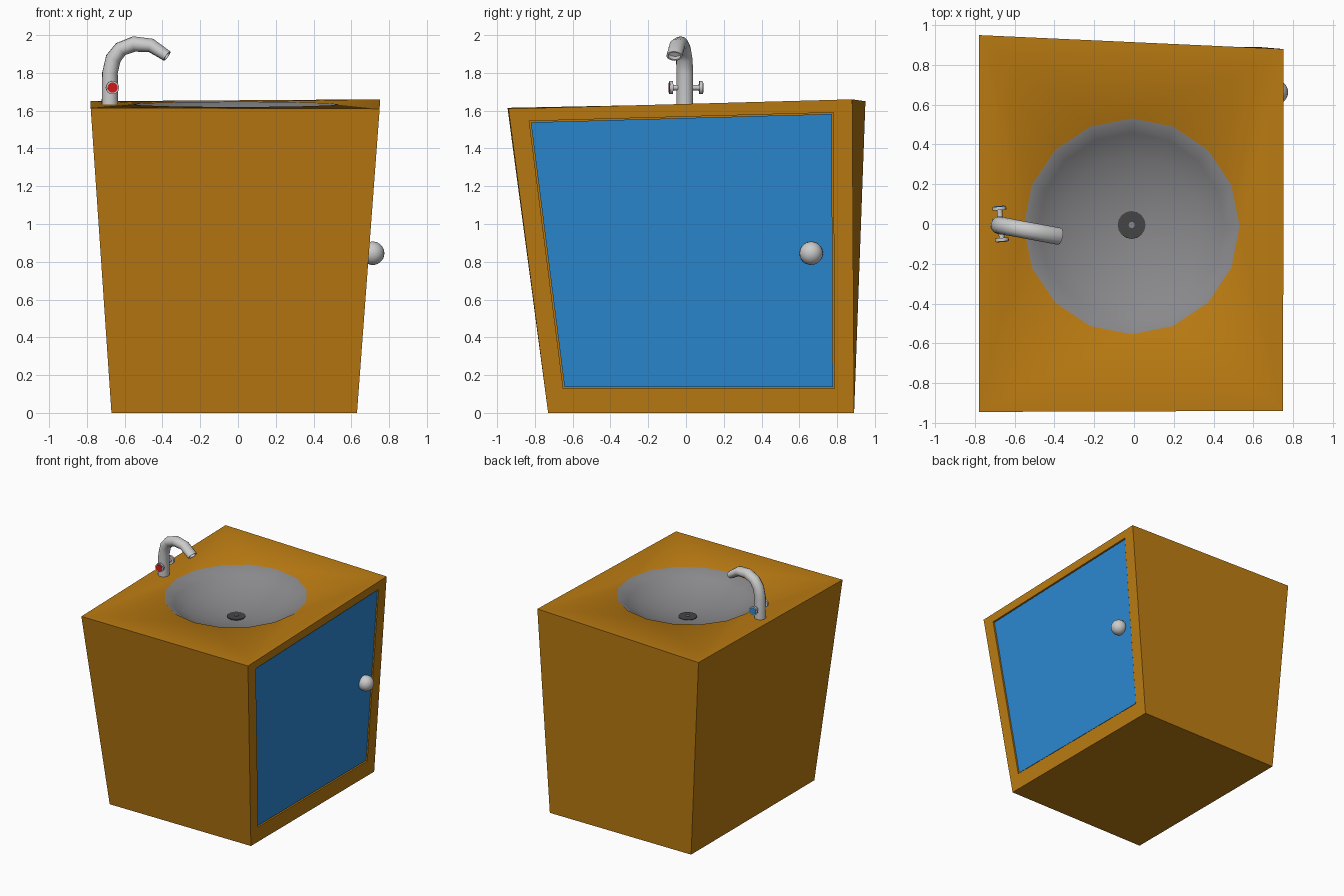
import bpy, bmesh, math
from mathutils import Vector, Matrix

if "Cube" in bpy.data.objects:
    bpy.data.objects.remove(bpy.data.objects["Cube"])


def material(name, rgb):
    m = bpy.data.materials.new(name)
    m.diffuse_color = (*rgb, 1)
    m.use_nodes = True
    m.node_tree.nodes["Principled BSDF"].inputs["Base Color"].default_value = m.diffuse_color
    return m


WOOD = material("wood", (0.5, 0.2, 0.006))
BLUE = material("door_blue", (0.025, 0.25, 0.65))
BASIN = material("basin_grey", (0.25, 0.25, 0.26))
DARK = material("drain_dark", (0.06, 0.06, 0.06))
RED = material("hot_red", (0.65, 0.01, 0.01))


def finish(name, bm, mats=(), smooth=None, recalc=True):
    if recalc:
        bmesh.ops.recalc_face_normals(bm, faces=bm.faces)
    me = bpy.data.meshes.new(name)
    bm.to_mesh(me)
    bm.free()
    for m in mats:
        me.materials.append(m)
    ob = bpy.data.objects.new(name, me)
    bpy.context.collection.objects.link(ob)
    if smooth:
        bpy.context.view_layer.objects.active = ob
        ob.select_set(True)
        bpy.ops.object.shade_smooth_by_angle(angle=math.radians(smooth))
        ob.select_set(False)
    return ob


def bridge(bm, a, b, mat=0):
    n = len(a)
    for i in range(n):
        f = bm.faces.new((a[i], a[(i + 1) % n], b[(i + 1) % n], b[i]))
        f.material_index = mat


def cylinder(name, p, q, r1, r2=None, mats=(), sides=16):
    p, q = Vector(p), Vector(q)
    bm = bmesh.new()
    rot = (q - p).to_track_quat('Z', 'Y').to_matrix().to_4x4()
    bmesh.ops.create_cone(bm, cap_ends=True, segments=sides, radius1=r1,
                          radius2=r1 if r2 is None else r2, depth=(q - p).length,
                          matrix=Matrix.Translation((p + q) / 2) @ rot)
    return finish(name, bm, mats, 40)


def face_x(z):
    # leaning plane of the door side
    return 0.63 + 0.0745 * z


def top_z(y):
    return 1.634 + 0.0255 * y


# Cabinet shell with a recessed door opening in the right side
top = [(0.752, 0.88, 1.66), (-0.78, 0.95, 1.65), (-0.78, -0.945, 1.615), (0.75, -0.94, 1.61)]
bottom = [(0.63, 0.89, 0), (-0.67, 0.89, 0), (-0.67, -0.73, 0), (0.63, -0.73, 0)]
opening = [(-0.65, 0.13), (0.785, 0.13), (0.78, 1.59), (-0.83, 1.545)]
bm = bmesh.new()
t = [bm.verts.new(v) for v in top]
b = [bm.verts.new(v) for v in bottom]
bm.faces.new(b)
for i in range(3):
    bm.faces.new((t[i], t[i + 1], b[i + 1], b[i]))
rim = [bm.verts.new((face_x(z), y, z)) for y, z in opening]
back = [bm.verts.new((face_x(z) - 0.03, y, z)) for y, z in opening]
bridge(bm, [b[3], b[0], t[0], t[3]], rim)
bridge(bm, rim, back)
bm.faces.new(back)
finish("cabinet", bm, [WOOD])

# Door panel set into the opening
bm = bmesh.new()
cy, cz, k = 0.02, 0.85, 0.99
inner = [(cy + (y - cy) * k, cz + (z - cz) * k) for y, z in opening]
loops = [[bm.verts.new((face_x(z) - d, y, z)) for y, z in inner] for d in (0.029, 0.006)]
bridge(bm, *loops)
for l in loops:
    bm.faces.new(l)
finish("door", bm, [BLUE])

# Door knob
bm = bmesh.new()
bmesh.ops.create_uvsphere(bm, u_segments=24, v_segments=14, radius=0.062,
                          matrix=Matrix.Translation((0.713, 0.663, 0.845)))
finish("door_knob", bm, smooth=60)

# Countertop flowing into the sixteen-sided bowl
N = 16
bm = bmesh.new()
c = [bm.verts.new(v) for v in top]
rings = []
for r, d in ((0.543, 0), (0.47, 0.055), (0.36, 0.11), (0.22, 0.15), (0.07, 0.172)):
    ring = []
    for i in range(N):
        a = 2 * math.pi * i / N
        x, y = -0.012 + r * math.cos(a), -0.012 + r * math.sin(a)
        ring.append(bm.verts.new((x, y, top_z(y) - d)))
    rings.append(ring)
for i in range(N):
    q = i // 4
    bm.faces.new((rings[0][i], c[q], rings[0][(i + 1) % N]))
    if i % 4 == 0:
        bm.faces.new((rings[0][i], c[q - 1], c[q]))
for a, d in zip(rings, rings[1:]):
    bridge(bm, d, a, 1)
bm.faces.new(rings[-1]).material_index = 1
bm.normal_update()
for f in bm.faces:
    if f.normal.z < 0:
        f.normal_flip()
finish("countertop_and_basin", bm, [WOOD, BASIN], 50, recalc=False)

# Drain
zb = top_z(0) - 0.172
cylinder("drain", (-0.012, -0.005, zb - 0.01), (-0.012, -0.005, zb + 0.006), 0.07, mats=[DARK])
cylinder("drain_pin", (-0.012, -0.005, zb), (-0.012, -0.005, zb + 0.012), 0.015, mats=[BASIN])

# Faucet: oval tube swept along an arched path turned slightly towards the front
yaw = math.radians(-10.5)
along = Vector((math.cos(yaw), math.sin(yaw), 0))
side = Vector((-math.sin(yaw), math.cos(yaw), 0))
base = Vector((-0.678, -0.006, 0))
# distance, height, tangent angle, in-plane radius, side radius
path = [(0, 1.60, 90, 0.045, 0.045), (0, 1.80, 88, 0.042, 0.045),
        (0.018, 1.876, 65, 0.042, 0.044), (0.058, 1.926, 38, 0.040, 0.043),
        (0.13, 1.953, 8, 0.041, 0.043), (0.222, 1.945, -18, 0.037, 0.043),
        (0.308, 1.889, -34, 0.030, 0.043)]
last = path[-1]
path += [(*last[:3], 0.022, 0.034), (0.285, 1.905, -34, 0.022, 0.034)]
bm = bmesh.new()
prev = None
for s, z, ang, ra, rb in path:
    a = math.radians(ang)
    up = -math.sin(a) * along + Vector((0, 0, math.cos(a)))
    o = base + along * s + Vector((0, 0, z))
    ring = [bm.verts.new(o + up * ra * math.cos(j * math.pi / 6) + side * rb * math.sin(j * math.pi / 6))
            for j in range(12)]
    if prev:
        bridge(bm, prev, ring)
    else:
        bm.faces.new(ring)
    prev = ring
bm.faces.new(prev)
finish("faucet", bm, smooth=45)

# Tap handles: hot one in front, cold one behind
axis = Vector((0.08, -1, 0)).normalized()
hub = Vector((-0.671, 0.0, 1.722))
for name, sgn, mat in (("hot", 1, RED), ("cold", -1, BLUE)):
    d = axis * sgn
    cylinder(name + "_tap_stem", hub, hub + d * 0.074, 0.014)
    cylinder(name + "_tap_handle", hub + d * 0.07, hub + d * 0.088, 0.035)
    cylinder(name + "_tap_cap", hub + d * 0.086, hub + d * 0.091, 0.027, mats=[mat])
